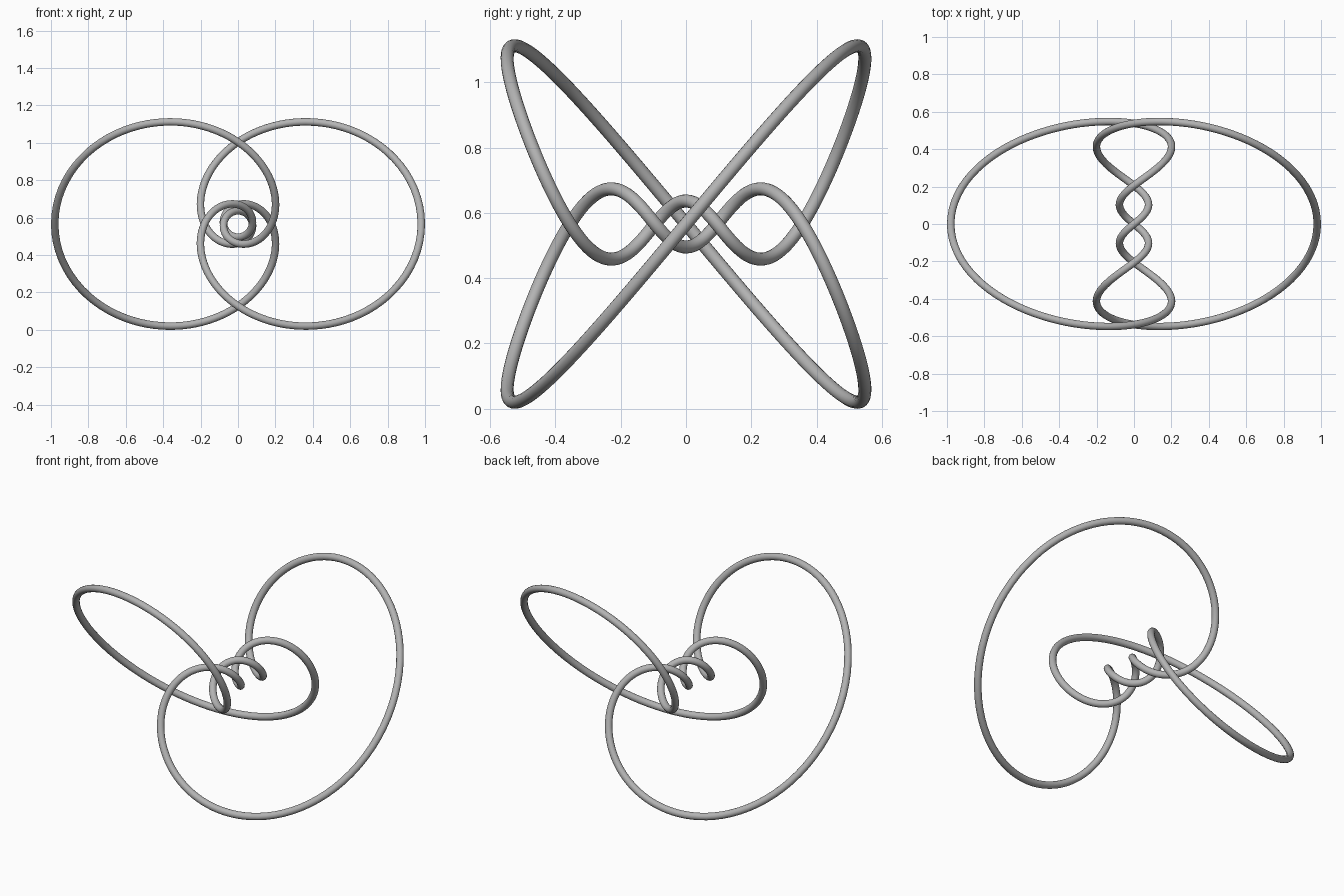
import bpy
from math import sin, cos, pi

cube = bpy.data.objects.get("Cube")
if cube:
    bpy.data.objects.remove(cube, do_unlink=True)

TUBE = 0.02       # tube radius
SPREAD = 0.866    # how strongly the loops swell away from the helix
RADIAL, AXIAL = 0.1313, 0.274
CENTRE_Z = 0.566
STEPS = 640


def knot_point(u):
    """Five turns around the y axis while passing twice through the middle."""
    swell = 1 / (1 - SPREAD * cos(u))
    r = RADIAL * swell
    return (r * cos(2.5 * u), AXIAL * sin(u) * swell, CENTRE_Z + r * sin(2.5 * u))


# Plain grey material
grey = bpy.data.materials.new("grey")
grey.use_nodes = True
colour = (0.45, 0.45, 0.45, 1)
grey.diffuse_color = colour
grey.node_tree.nodes["Principled BSDF"].inputs["Base Color"].default_value = colour

# Closed centre line with a round bevel
curve = bpy.data.curves.new("knot_path", "CURVE")
curve.dimensions = "3D"
curve.bevel_depth = TUBE
curve.bevel_resolution = 6
spline = curve.splines.new("POLY")
spline.points.add(STEPS - 1)
for i, point in enumerate(spline.points):
    point.co = (*knot_point(4 * pi * i / STEPS), 1)
spline.use_cyclic_u = True
spline.use_smooth = True
curve.materials.append(grey)

# Turn the tube into a smooth mesh
knot = bpy.data.objects.new("knot_tube", curve)
bpy.context.collection.objects.link(knot)
bpy.ops.object.select_all(action="DESELECT")
knot.select_set(True)
bpy.context.view_layer.objects.active = knot
bpy.ops.object.convert(target="MESH")
bpy.ops.object.shade_smooth()
